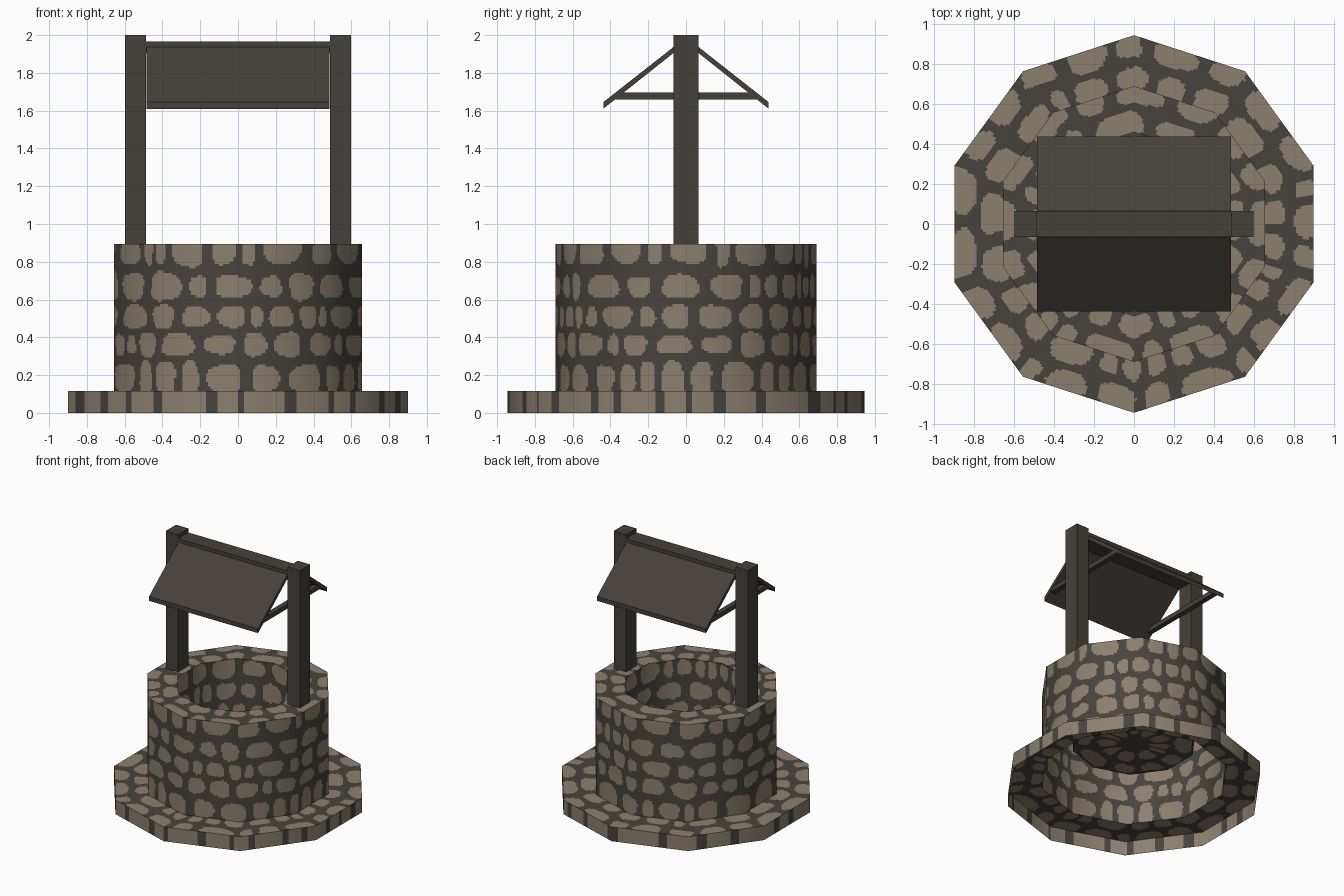
import bpy, bmesh, math, random
from mathutils import Vector

if "Cube" in bpy.data.objects:
    bpy.data.objects.remove(bpy.data.objects["Cube"])

random.seed(7)


def material(name, rgb):
    m = bpy.data.materials.new(name)
    m.diffuse_color = (*rgb, 1)
    m.use_nodes = True
    m.node_tree.nodes["Principled BSDF"].inputs["Base Color"].default_value = m.diffuse_color
    return m


STONE = material("tan stone", (0.262, 0.215, 0.158))
MORTAR = material("dark mortar", (0.064, 0.056, 0.047))
WOOD = material("dark wood", (0.060, 0.052, 0.044))

SIDES, SUB = 10, 36
N = SIDES * SUB


def ring_point(i, r, z):
    # point on the straight edges of a decagon
    k, t = divmod(i, SUB)
    t /= SUB
    a, b = (math.radians(-90 + 36 * (k + j)) for j in (0, 1))
    return (r * ((1 - t) * math.cos(a) + t * math.cos(b)),
            r * ((1 - t) * math.sin(a) + t * math.sin(b)), z)


def stone_row(count):
    # random stone borders around one course
    w = [random.uniform(0.5, 1.7) for _ in range(count)]
    edges, s = [0.0], 0.0
    for x in w:
        s += x
        edges.append(s / sum(w))
    return edges, random.random(), [random.uniform(0.62, 0.9) for _ in w]


def is_stone(u, v, row):
    # u around (0..1), v across the course (-1..1); rounded blobs
    edges, shift, size = row
    u = (u + shift) % 1.0
    k = max(j for j in range(len(size)) if edges[j] <= u)
    p = 2 * (u - edges[k]) / (edges[k + 1] - edges[k]) - 1
    wob = 1 + 0.16 * math.sin(3 * math.atan2(v, p) + 9 * k)
    return abs(p / 0.75) ** 2.7 + abs(v / size[k]) ** 2.7 < wob


# --- stone well: one open shell profile turned around ten sides ---
# (radius, z) end of each section, steps, stones per course, course borders (0..1)
prev = (0.945, 0.0)
sections = [
    ((0.945, 0.115), 1, 24, (-9, 10)),                     # plinth side stripes
    ((0.69, 0.115), 22, 24, (-0.15, 0.5, 1.15)),           # plinth top
    ((0.69, 0.895), 66, 23, (-0.05, 0.22, 0.41, 0.6, 0.82, 1.08)),  # outer wall
    ((0.46, 0.895), 20, 18, (-0.25, 0.45, 1.1)),           # rim
    ((0.46, 0.40), 36, 16, (-0.06, 0.33, 0.67, 1)),        # inner wall
    ((0.1, 0.40), 20, 11, (0, 0.45, 1)),                   # well floor
]
bm = bmesh.new()


def new_ring(r, z):
    return [bm.verts.new(ring_point(i, r, z)) for i in range(N)]


ring = new_ring(*prev)
for end, steps, count, borders in sections:
    rows = [stone_row(count) for _ in borders[1:]]
    for s in range(steps):
        t = (s + 1) / steps
        nxt = new_ring(prev[0] + (end[0] - prev[0]) * t, prev[1] + (end[1] - prev[1]) * t)
        mid = (s + 0.5) / steps
        j = max(n for n in range(len(rows)) if borders[n] <= mid)
        v = 2 * (mid - borders[j]) / (borders[j + 1] - borders[j]) - 1
        for i in range(N):
            f = bm.faces.new((ring[i], ring[(i + 1) % N], nxt[(i + 1) % N], nxt[i]))
            f.material_index = 0 if is_stone((i + 0.5) / N, v, rows[j]) else 1
            f.smooth = True
        ring = nxt
    prev = end
bm.faces.new(ring).material_index = 1
me = bpy.data.meshes.new("stone_well")
bm.to_mesh(me)
bm.free()
me.materials.append(STONE)
me.materials.append(MORTAR)
bpy.context.collection.objects.link(bpy.data.objects.new("stone_well", me))

# round smooth shading on the upright walls, flat on level faces
normals = [Vector((0, 0, 1))] * len(me.loops)
for p in me.polygons:
    if abs(p.normal.z) < 0.5:
        for li in p.loop_indices:
            c = me.vertices[me.loops[li].vertex_index].co
            d = Vector((c.x, c.y, 0)).normalized()
            normals[li] = d if d.dot(p.normal) > 0 else -d
me.normals_split_custom_set(normals)


def prism(name, yz, x0, x1):
    # side profile in (y, z) stretched along x
    b = bmesh.new()
    f = b.faces.new([b.verts.new((x0, y, z)) for y, z in yz])
    ext = bmesh.ops.extrude_face_region(b, geom=[f])
    for e in ext["geom"]:
        if isinstance(e, bmesh.types.BMVert):
            e.co.x = x1
    bmesh.ops.recalc_face_normals(b, faces=b.faces)
    m = bpy.data.meshes.new(name)
    b.to_mesh(m)
    b.free()
    m.materials.append(WOOD)
    bpy.context.collection.objects.link(bpy.data.objects.new(name, m))


def rect(y, z0, z1):
    return [(-y, z0), (y, z0), (y, z1), (-y, z1)]


# --- timber frame and roof ---
tie = [(-0.405, 1.66), (0.405, 1.66), (0.36, 1.697), (-0.36, 1.697)]
for side, s in (("left", -1), ("right", 1)):
    prism(side + "_post", rect(0.065, 0.88, 2.0), s * 0.487, s * 0.597)
    prism(side + "_tie_beam", tie, s * 0.44, s * 0.48)
prism("ridge_beam", rect(0.065, 1.905, 1.967), -0.49, 0.49)
for side, s in (("front", -1), ("back", 1)):
    prism(side + "_roof_panel",
          [(s * 0.06, 1.942), (s * 0.438, 1.645), (s * 0.438, 1.61), (s * 0.06, 1.91)],
          -0.485, 0.485)
